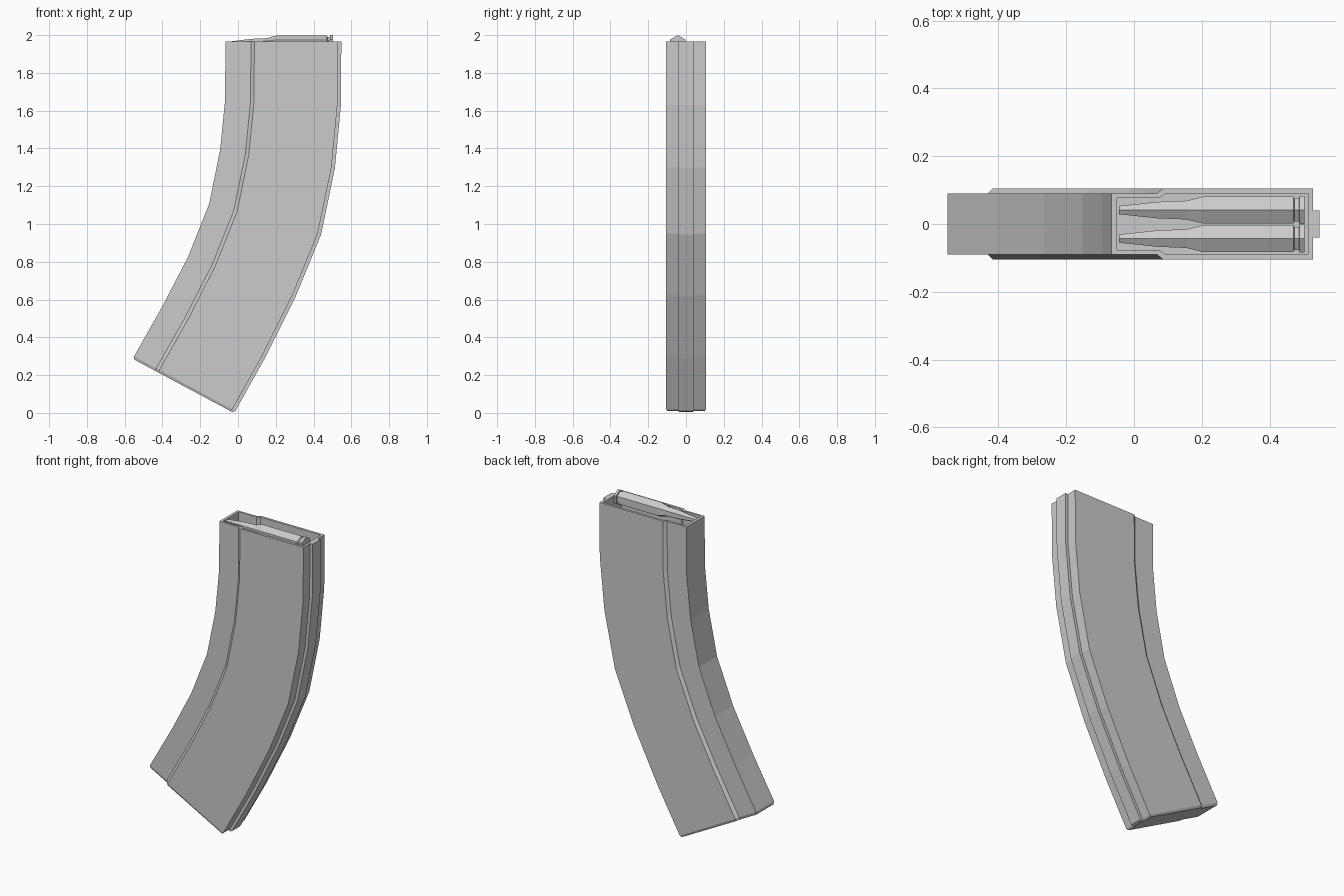
import bpy, bmesh, math

if "Cube" in bpy.data.objects:
    bpy.data.objects.remove(bpy.data.objects["Cube"], do_unlink=True)

grey = bpy.data.materials.new("plain_grey")
grey.use_nodes = True
GREY = (0.6, 0.6, 0.6, 1)
grey.diffuse_color = GREY
grey.node_tree.nodes["Principled BSDF"].inputs["Base Color"].default_value = GREY


def loft(name, rings):
    """Skin a list of equal-length point rings and cap both ends."""
    bm = bmesh.new()
    loops = [[bm.verts.new(p) for p in ring] for ring in rings]
    for a, b in zip(loops, loops[1:]):
        for i in range(len(a)):
            j = (i + 1) % len(a)
            bm.faces.new((a[i], a[j], b[j], b[i]))
    bm.faces.new(loops[0])
    bm.faces.new(loops[-1])
    bmesh.ops.recalc_face_normals(bm, faces=bm.faces)
    mesh = bpy.data.meshes.new(name)
    bm.to_mesh(mesh)
    bm.free()
    mesh.materials.append(grey)
    obj = bpy.data.objects.new(name, mesh)
    bpy.context.collection.objects.link(obj)
    return obj


def section(half, front, back):
    """Mirror a half section (u, y) and place it between two (x, z) points."""
    full = half + [(u, -y) for u, y in reversed(half)]
    return [(front[0] + u * (back[0] - front[0]), y,
             front[1] + u * (back[1] - front[1])) for u, y in full]


# Half sections: narrow nose, wider rear, spine rib along the back
outer = [(0, .09), (.22, .09), (.25, .105), (.97, .105), (.97, .04), (1, .04)]
inner = [(.028, .077), (.232, .077), (.262, .09), (.945, .09), (.945, .04), (.945, .02)]
base = [(.008, .084), (.22, .084), (.25, .099), (.965, .099), (.965, .037), (.985, .037)]

# Curved body: inner-curve and outer-curve edge points from top to bottom
stations = [
    ((-.067, 1.965), (.547, 1.965)),
    ((-.068, 1.66), (.545, 1.63)),
    ((-.095, 1.39), (.513, 1.296)),
    ((-.153, 1.106), (.44, .945)),
    ((-.265, .825), (.307, .62)),
    ((-.4, .565), (.143, .291)),
    ((-.55, .30), (-.014, .01)),
]
rings = [section(inner, (-.067, 1.84), (.547, 1.84)),
         section(inner, *stations[0])]
rings += [section(outer, f, b) for f, b in stations]
rings.append(section(base, (-.553, .284), (-.022, 0)))
loft("magazine_body", rings)

# Six-sided cartridges: (x, radius) from tip to rim
profile = [(-.045, .014), (.07, .028), (.155, .032), (.205, .046), (.47, .046),
           (.473, .039), (.487, .039), (.488, .048), (.503, .048)]


def cartridge(name, y, z):
    loft(name, [[(x, y + r * math.sin(k * math.pi / 3),
                  z + r * math.cos(k * math.pi / 3)) for k in range(6)]
                for x, r in profile])


cartridge("upper_cartridge", -.043, 1.952)
cartridge("lower_cartridge", .041, 1.888)
